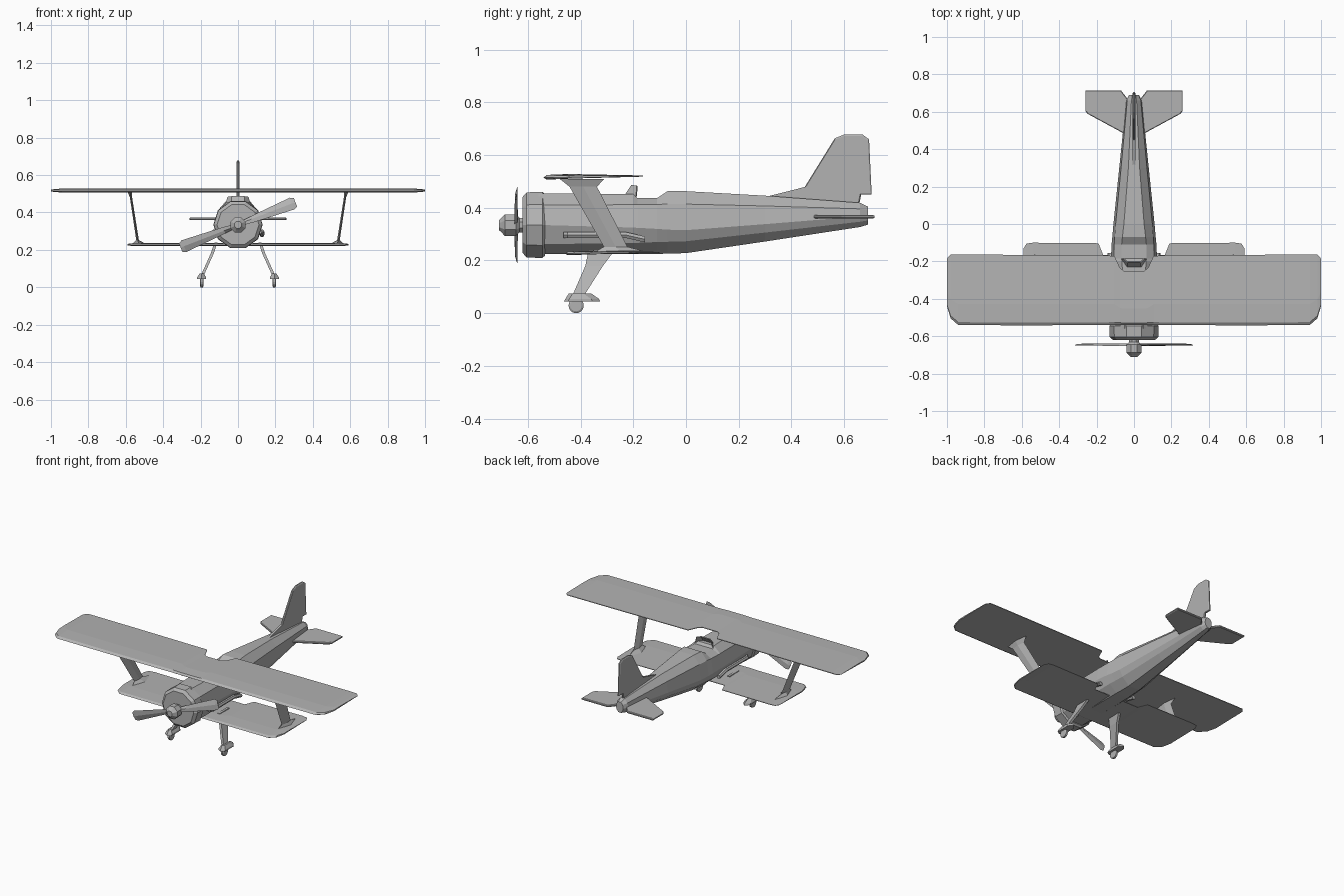
import bpy, bmesh, math
from mathutils import Vector

cube = bpy.data.objects.get("Cube")
if cube:
    bpy.data.objects.remove(cube, do_unlink=True)

GREY = (0.45, 0.45, 0.45, 1)
grey = bpy.data.materials.new("plain grey")
grey.use_nodes = True
grey.diffuse_color = GREY
grey.node_tree.nodes["Principled BSDF"].inputs["Base Color"].default_value = GREY


def loft(name, rings, mirror=False, closed=True, caps=True):
    """Join matching rings of points with faces."""
    bm = bmesh.new()
    rows = [[bm.verts.new(p) for p in ring] for ring in rings]
    n = len(rows[0])
    for a, b in zip(rows, rows[1:]):
        for i in range(n if closed else n - 1):
            j = (i + 1) % n
            bm.faces.new((a[i], a[j], b[j], b[i]))
    if caps:
        bm.faces.new(rows[0])
        bm.faces.new(rows[-1])
    bmesh.ops.recalc_face_normals(bm, faces=bm.faces)
    mesh = bpy.data.meshes.new(name)
    bm.to_mesh(mesh)
    bm.free()
    mesh.materials.append(grey)
    obj = bpy.data.objects.new(name, mesh)
    bpy.context.collection.objects.link(obj)
    if mirror:
        obj.modifiers.new("Mirror", 'MIRROR')
    return obj


def lathe(name, profile, z, sides):
    """Revolve (y, radius) pairs about the fore-aft line at height z."""
    angles = [(i + 0.5) * math.tau / sides for i in range(sides)]
    return loft(name, [[(r * math.sin(a), y, z + r * math.cos(a)) for a in angles]
                       for y, r in profile])


def wing(name, stations, z, thick):
    """Airfoil sections at (x, front y, back y, thickness scale), both sides."""
    foil = [(0, .35), (.04, .85), (.3, 1), (1, .75), (1, .55), (.3, .2), (.04, 0)]
    full = [(-x, f, b, s) for x, f, b, s in reversed(stations)] + stations
    return loft(name, [[(x, f + t * (b - f), z + thick * (.5 + s * (h - .5)))
                        for t, h in foil] for x, f, b, s in full])


# Fuselage: half-section from top to bottom, mirrored into a ring
def body_ring(y, half):
    return [(x, y, z) for x, z in half] + [(-x, y, z) for x, z in reversed(half)]


sections = [
    (-.56, [(.050, .455), (.103, .41), (.122, .335), (.10, .262), (.045, .224)]),
    (-.20, [(.064, .452), (.108, .412), (.124, .325), (.10, .266), (.045, .224)]),
    (-.185, [(.066, .437), (.108, .412), (.123, .324), (.10, .267), (.045, .224)]),
    (-.11, [(.066, .437), (.106, .413), (.120, .320), (.097, .27), (.044, .225)]),
    (-.07, [(.062, .463), (.103, .414), (.116, .317), (.094, .271), (.042, .226)]),
    (0, [(.054, .463), (.098, .414), (.110, .315), (.09, .273), (.04, .228)]),
    (.30, [(.030, .446), (.069, .407), (.079, .338), (.064, .306), (.03, .272)]),
    (.66, [(.014, .419), (.036, .396), (.042, .367), (.034, .347), (.014, .327)]),
    (.69, [(.009, .405), (.022, .39), (.026, .367), (.022, .352), (.009, .336)]),
]
loft("fuselage", [body_ring(y, half) for y, half in sections])

# Engine cowling, propeller hub
lathe("engine_cowling", [(-.62, .112), (-.605, .13), (-.545, .132), (-.535, .122)], .335, 10)
lathe("propeller_hub", [(-.71, .02), (-.70, .03), (-.688, .044), (-.645, .044),
                        (-.632, .03), (-.60, .03)], .334, 8)

# Propeller blades
def blade(name, angle):
    out = Vector((math.cos(angle), 0, math.sin(angle)))
    side = Vector((-math.sin(angle), 0, math.cos(angle)))
    rings = []
    for r, w, t, twist in [(.03, .014, .006, .5), (.08, .019, .006, .35),
                           (.31, .034, .004, .15), (.33, .025, .003, .15)]:
        chord = side * math.cos(twist) + Vector((0, math.sin(twist), 0))
        flat = out.cross(chord)
        mid = Vector((0, -.645, .334)) + out * r
        rings.append([mid + chord * w, mid + flat * t, mid - chord * w, mid - flat * t])
    loft(name, rings)


for label, turn in (("right", 0), ("left", math.pi)):
    blade("propeller_blade_" + label, math.radians(21.5) + turn)

# Wings
wing("upper_wing", [(.055, -.54, -.25, 1), (.075, -.54, -.235, 1), (.105, -.54, -.17, 1),
                    (.6, -.542, -.165, 1), (.94, -.54, -.163, 1),
                    (.98, -.505, -.163, .75), (1, -.44, -.185, .45)], .507, .021)
wing("lower_wing", [(.13, -.46, -.165, 1), (.165, -.46, -.165, 1), (.19, -.46, -.103, 1),
                    (.54, -.46, -.1, 1), (.575, -.43, -.105, .75),
                    (.59, -.37, -.13, .45)], .22, .017)

# Struts between the wings, flared into both
strut = [(.53, -.34, -.16, .236, .03), (.537, -.312, -.222, .252, .007),
         (.572, -.442, -.338, .48, .006), (.578, -.48, -.31, .51, .012)]
loft("wing_strut", [[(x - t, (f + b) / 2, z), (x, f, z), (x + t, (f + b) / 2, z), (x, b, z)]
                    for x, f, b, z, t in strut], mirror=True)

# Windscreen
screen = loft("windscreen",
              [[(-.068, -.19, .445), (-.038, -.235, .445), (.038, -.235, .445), (.068, -.19, .445)],
               [(-.056, -.187, .484), (-.033, -.207, .487), (.033, -.207, .487), (.056, -.187, .484)]],
              closed=False, caps=False)
screen.modifiers.new("Solidify", 'SOLIDIFY').thickness = .006

# Exhaust pipes
pipe = [(.115, -.465, .297), (.128, -.45, .297), (.128, -.23, .297), (.128, -.155, .28)]
loft("exhaust_pipe", [[(x + .013 * math.cos(k * math.tau / 6), y,
                        z + .013 * math.sin(k * math.tau / 6)) for k in range(6)]
                      for x, y, z in pipe], mirror=True)

# Tail surfaces: flat outlines with thinner rims
def plate(name, outline, place, thick, mirror=False):
    n = len(outline)
    cx, cy = sum(p[0] for p in outline) / n, sum(p[1] for p in outline) / n
    rings = []
    for scale, h in ((.96, -thick), (1, -thick * .5), (1, thick * .5), (.96, thick)):
        rings.append([place(cx + (u - cx) * scale, cy + (v - cy) * scale, h)
                      for u, v in outline])
    return loft(name, rings, mirror=mirror)


plate("tailplane", [(.02, .47), (.06, .487), (.25, .59), (.26, .605), (.26, .715),
                    (.07, .715), (.035, .67), (.02, .67)],
      lambda u, v, h: (u, v, .366 + h), .007, mirror=True)
plate("tail_fin", [(.30, .44), (.45, .478), (.565, .664), (.60, .678), (.67, .678),
                   (.695, .66), (.705, .45), (.665, .45), (.655, .40), (.45, .41)],
      lambda u, v, h: (h, u, v), .007)

# Landing gear: leg, wheel fairing, wheel
loft("gear_leg", [[(x - .008, f, z), (x + .008, f, z), (x + .008, b, z), (x - .008, b, z)]
                  for x, f, b, z in [(.118, -.37, -.27, .24), (.138, -.382, -.315, .18),
                                     (.190, -.432, -.388, .065)]], mirror=True)
loft("wheel_fairing", [[(.194 - w, f + .015, z), (.194, f, z), (.194 + w, f + .015, z),
                        (.194 + w, b - .03, z), (.194, b, z), (.194 - w, b - .03, z)]
                       for w, f, b, z in [(.024, -.463, -.325, .044), (.024, -.458, -.33, .054),
                                          (.010, -.445, -.36, .075)]], mirror=True)
loft("wheel", [[(x, -.417 + r * math.cos(k * math.tau / 16), .029 + r * math.sin(k * math.tau / 16))
                for k in range(16)]
               for x, r in [(.184, .022), (.188, .029), (.200, .029), (.204, .022)]], mirror=True)
